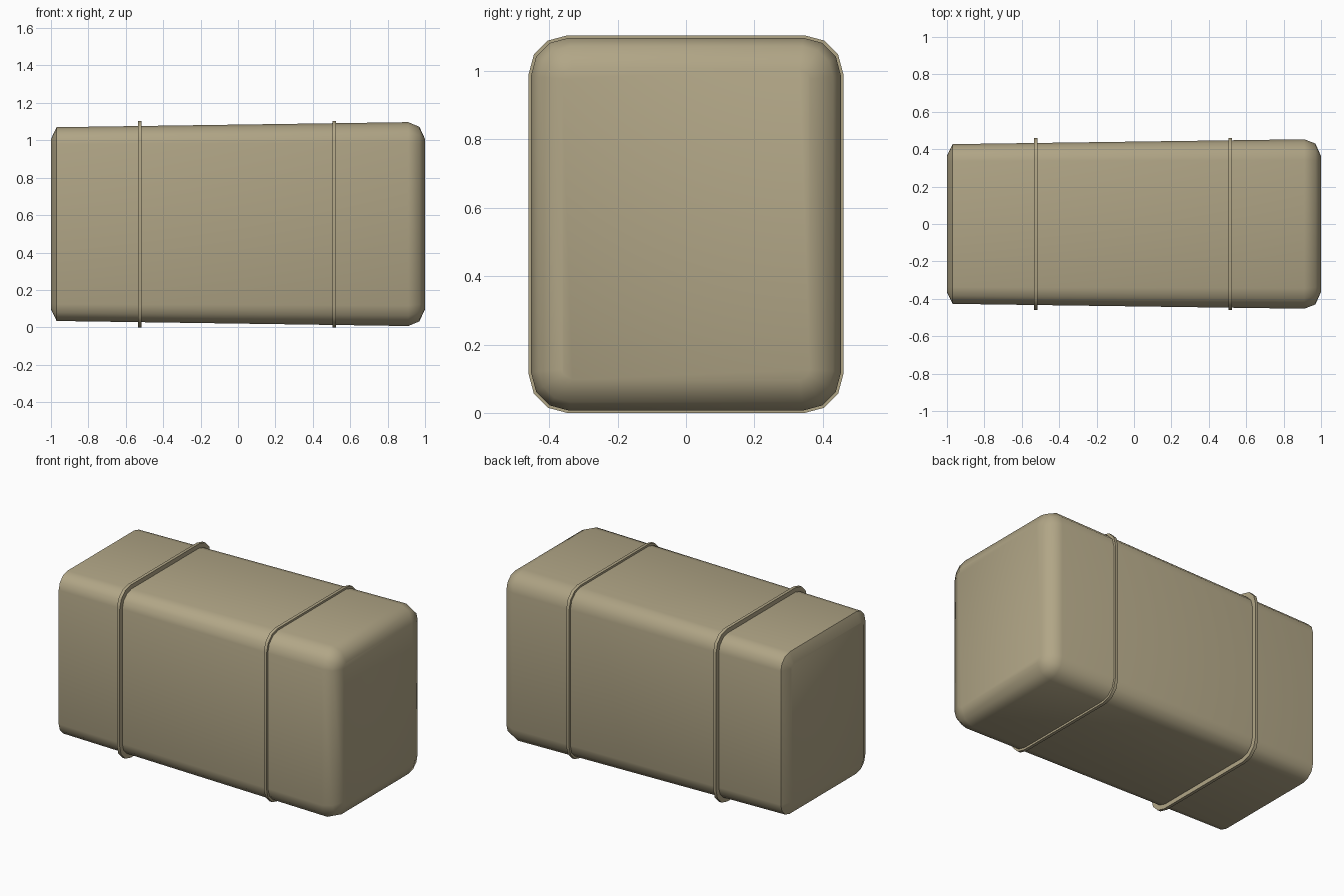
import bpy, bmesh, math

if "Cube" in bpy.data.objects:
    bpy.data.objects.remove(bpy.data.objects["Cube"])

CZ = 0.555  # height of the long axis


def section(bm, x, hy, hz, r, seg=3):
    """Rounded rectangle ring of vertices in the YZ plane."""
    ring = []
    for q, (sy, sz) in enumerate([(1, 1), (-1, 1), (-1, -1), (1, -1)]):
        for i in range(seg + 1):
            a = math.pi / 2 * (q + i / seg)
            ring.append(bm.verts.new((x, sy * (hy - r) + r * math.cos(a),
                                      CZ + sz * (hz - r) + r * math.sin(a))))
    return ring


def bridge(bm, a, b):
    n = len(a)
    for i in range(n):
        j = (i + 1) % n
        bm.faces.new((a[i], a[j], b[j], b[i]))


def finish(bm, name, angle):
    bmesh.ops.recalc_face_normals(bm, faces=bm.faces)
    me = bpy.data.meshes.new(name)
    bm.to_mesh(me)
    bm.free()
    ob = bpy.data.objects.new(name, me)
    bpy.context.collection.objects.link(ob)
    mat = bpy.data.materials.get("tan") or bpy.data.materials.new("tan")
    mat.diffuse_color = (0.44, 0.38, 0.24, 1)
    mat.use_nodes = True
    mat.node_tree.nodes["Principled BSDF"].inputs["Base Color"].default_value = mat.diffuse_color
    me.materials.append(mat)
    bpy.ops.object.select_all(action='DESELECT')
    ob.select_set(True)
    bpy.context.view_layer.objects.active = ob
    bpy.ops.object.shade_smooth_by_angle(angle=math.radians(angle))
    return ob


# Slightly tapered body with bevelled ends: x, half width, half height, corner radius
profile = [(-1.0, 0.365, 0.455, 0.03), (-0.97, 0.427, 0.518, 0.09),
           (0.91, 0.453, 0.545, 0.11), (0.97, 0.43, 0.52, 0.09),
           (1.0, 0.362, 0.455, 0.03)]
bm = bmesh.new()
rings = [section(bm, *p) for p in profile]
for a, b in zip(rings, rings[1:]):
    bridge(bm, a, b)
bm.faces.new(rings[0])
bm.faces.new(rings[-1])
finish(bm, "body", 50)

# Two raised bands around the body
for name, x in (("left_band", -0.525), ("right_band", 0.515)):
    bm = bmesh.new()
    w = 0.01
    loops = [section(bm, x - w, 0.46, 0.552, 0.112), section(bm, x + w, 0.46, 0.552, 0.112),
             section(bm, x + w, 0.425, 0.517, 0.077), section(bm, x - w, 0.425, 0.517, 0.077)]
    for i in range(4):
        bridge(bm, loops[i], loops[(i + 1) % 4])
    finish(bm, name, 40)

# Sit on the ground
bpy.context.view_layer.update()
low = min(v.co.z for o in bpy.data.objects for v in o.data.vertices)
for o in bpy.data.objects:
    for v in o.data.vertices:
        v.co.z -= low
